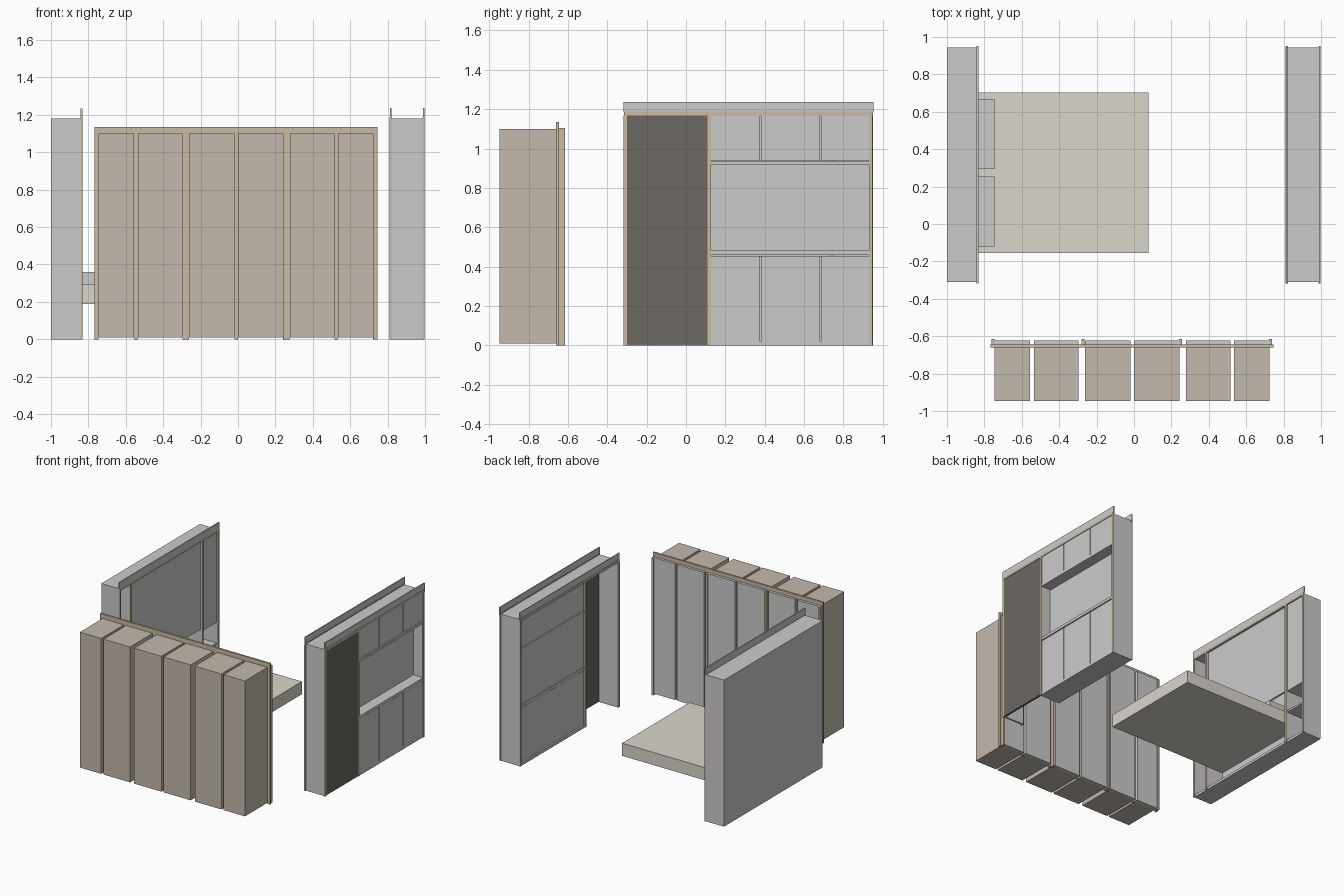
import bpy, bmesh
from mathutils import Vector


def material(name, rgb):
    m = bpy.data.materials.new(name)
    m.diffuse_color = (*rgb, 1)
    return m


TAN = material("tan_carcass", (0.55, 0.49, 0.42))
TRIM = material("wood_trim", (0.60, 0.50, 0.36))
DARK = material("dark_panel", (0.15, 0.135, 0.12))
BED = material("bed_cloth", (0.70, 0.67, 0.60))


def box(name, x, y, z, mat=None):
    """Box given by its (min, max) range on each axis."""
    bm = bmesh.new()
    bmesh.ops.create_cube(bm, size=1)
    for v in bm.verts:
        v.co = Vector([(r[0] + r[1]) / 2 + c * (r[1] - r[0]) for r, c in zip((x, y, z), v.co)])
    me = bpy.data.meshes.new(name)
    bm.to_mesh(me)
    bm.free()
    ob = bpy.data.objects.new(name, me)
    bpy.context.collection.objects.link(ob)
    if mat:
        me.materials.append(mat)
    return ob


# Front row: six wardrobe bodies with pale doors facing +y
bays = [(-0.745, -0.555), (-0.535, -0.298), (-0.262, -0.02),
        (0, 0.242), (0.278, 0.515), (0.535, 0.725)]
for bay in bays:
    box("wardrobe_body", bay, (-0.947, -0.655), (0.01, 1.10), TAN)
    box("wardrobe_door", bay, (-0.655, -0.624), (0.01, 1.105))

# Face frame of the row: top rail, uprights in the gaps, proud posts
FY = (-0.66, -0.645)
box("row_top_rail", (-0.768, 0.747), FY, (1.10, 1.135), TRIM)
edges = [-0.768] + [e for b in bays for e in b] + [0.747]
for a, b in zip(edges[::2], edges[1::2]):
    box("row_upright", (a, b), FY, (0, 1.10), TRIM)
for x in (-0.753, -0.272, 0.248, 0.730):
    box("row_post", (x - 0.008, x + 0.008), (-0.645, -0.615), (0, 1.105), TRIM)

# Left unit shell
LX, Y0, Y1 = (-1.0, -0.84), -0.31, 0.945
box("left_back", (-1.0, -0.985), (Y0, Y1), (0, 1.18))
box("left_top", LX, (Y0, Y1), (1.165, 1.18))
box("left_base", LX, (Y0, Y1), (0, 0.02))
for y in (Y0, Y1 - 0.015):
    box("left_end", LX, (y, y + 0.015), (0, 1.18))
for y in (-0.175, 0.735):
    box("left_divider", LX, (y, y + 0.015), (0.02, 1.165))

# Left unit trim, cornice, headboard panel, side cupboard and niche shelves
TX = (-0.842, -0.832)
box("left_cornice", (-0.842, -0.832), (-0.317, 0.953), (1.185, 1.235))
box("left_top_trim", TX, (Y0 - 0.005, Y1 + 0.005), (1.165, 1.185), TRIM)
for y in (Y0 - 0.005, -0.176, 0.735, Y1 - 0.012):
    box("left_post_trim", TX, (y, y + 0.017), (0, 1.165), TRIM)
box("headboard_panel", (-0.865, -0.85), (-0.16, 0.735), (0.45, 1.165))
box("side_cupboard_door", (-0.855, -0.842), (0.75, 0.93), (0.45, 1.165))
for z in (0.27, 0.45):
    box("niche_shelf", (-0.985, -0.842), (0.75, 0.93), (z - 0.015, z))

# Fold-down bed and pillows
box("mattress", (-0.98, 0.077), (-0.155, 0.703), (0.19, 0.292), BED)
for y in ((-0.12, 0.253), (0.295, 0.667)):
    box("pillow", (-0.975, -0.745), y, (0.292, 0.36))

# Right unit shell, open behind the dark door on the inner side
RX = (0.813, 0.993)
box("right_top", RX, (Y0, Y1), (1.165, 1.18))
box("right_base", RX, (0.125, Y1), (0, 0.02))
for y in (Y0, 0.11, Y1 - 0.015):
    box("right_wall", RX, (y, y + 0.015), (0, 1.18))
box("dark_door", (0.98, 0.996), (-0.302, 0.11), (0.004, 1.167), DARK)
box("middle_back", (0.895, 0.91), (0.125, 0.93), (0.47, 0.93))
for z in ((0.46, 0.482), (0.918, 0.937)):
    box("long_shelf", (0.82, 0.998), (0.128, 0.93), z)

# Panels on the inner side of the right unit
for z in ((0.02, 0.455), (0.485, 0.915), (0.94, 1.165)):
    box("inner_panel", (0.825, 0.84), (0.125, 0.93), z)

# Upper and lower cupboard doors, three of each
for a, b in ((0.128, 0.377), (0.382, 0.682), (0.687, 0.93)):
    for z in ((0.005, 0.455), (0.94, 1.165)):
        box("cupboard_door", (0.975, 0.993), (a, b), z)

# Trim and cornice on both faces of the right unit
for x in (0.811, 0.986):
    TX = (x, x + 0.012)
    box("right_cornice", (x + 0.002, x + 0.01), (-0.317, 0.953), (1.185, 1.237))
    box("right_top_trim", TX, (Y0 - 0.005, Y1 + 0.005), (1.168, 1.187), TRIM)
    for y in (Y0 - 0.007, 0.11, Y1 - 0.013):
        box("right_post_trim", TX, (y, y + 0.016), (0, 1.168), TRIM)
